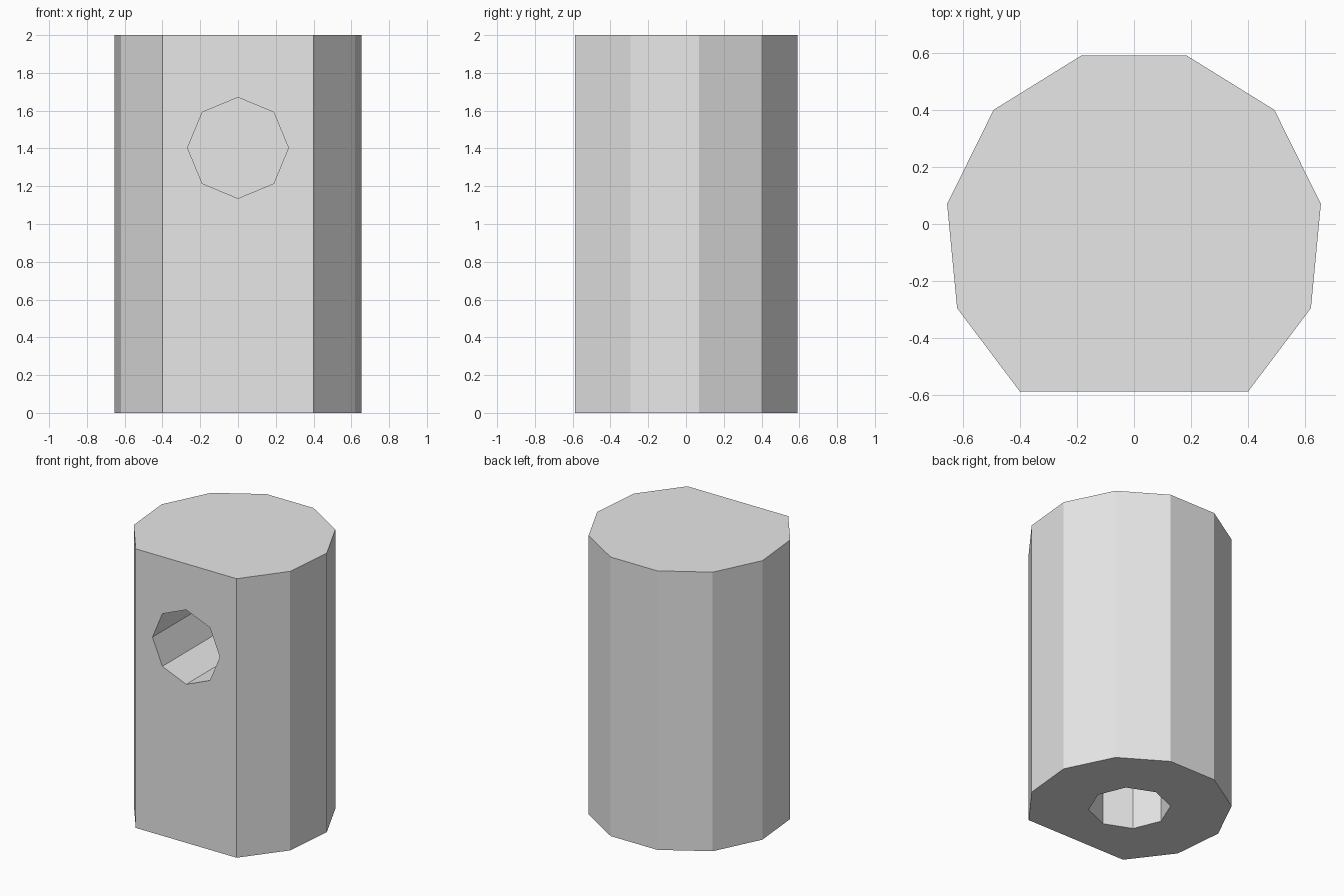
import bpy
import bmesh
from math import pi

cube = bpy.data.objects.get("Cube")
if cube:
    bpy.data.objects.remove(cube, do_unlink=True)

HEIGHT = 2.0
HOLE_RADIUS = 0.267

grey = bpy.data.materials.new("light grey")
grey.use_nodes = True
colour = (0.8, 0.8, 0.8, 1)
grey.diffuse_color = colour
grey.node_tree.nodes["Principled BSDF"].inputs["Base Color"].default_value = colour


def make_prism(name, outline, height):
    """Extrude a flat outline straight up from the ground."""
    bm = bmesh.new()
    base = bm.faces.new([bm.verts.new((x, y, 0)) for x, y in outline])
    top = bmesh.ops.extrude_face_region(bm, geom=[base])["geom"]
    bmesh.ops.translate(bm, vec=(0, 0, height),
                        verts=[v for v in top if isinstance(v, bmesh.types.BMVert)])
    bmesh.ops.recalc_face_normals(bm, faces=bm.faces)
    mesh = bpy.data.meshes.new(name)
    bm.to_mesh(mesh)
    bm.free()
    mesh.materials.append(grey)
    obj = bpy.data.objects.new(name, mesh)
    bpy.context.collection.objects.link(obj)
    return obj


def bore(body, name, location, rotation, length):
    """Cut a blind eight-sided hole."""
    bpy.ops.mesh.primitive_cylinder_add(vertices=8, radius=HOLE_RADIUS, depth=length,
                                        location=location, rotation=rotation)
    cutter = bpy.context.object
    cutter.name = name
    cutter.hide_render = True
    cutter.data.materials.append(grey)
    cut = body.modifiers.new(name, "BOOLEAN")
    cut.operation = "DIFFERENCE"
    cut.solver = "EXACT"
    cut.object = cutter
    bpy.context.view_layer.objects.active = body
    bpy.ops.object.modifier_apply(modifier=cut.name)
    bpy.data.objects.remove(cutter, do_unlink=True)


# Faceted round body with a wide flat front, mirrored across x
half = [(0.4, -0.587), (0.62, -0.295), (0.655, 0.07), (0.492, 0.4), (0.185, 0.59)]
outline = half + [(-x, y) for x, y in reversed(half)]
body = make_prism("body", outline, HEIGHT)

# Front hole, running back from the flat face
front_start, front_end = -0.8, 0.2
bore(body, "front_hole", (0, (front_start + front_end) / 2, 1.403),
     (pi / 2, 0, 0), front_end - front_start)

# Bottom hole, running up from the base
bottom_start, bottom_end = -0.2, 0.9
bore(body, "bottom_hole", (0, -0.045, (bottom_start + bottom_end) / 2),
     (0, 0, 0), bottom_end - bottom_start)
